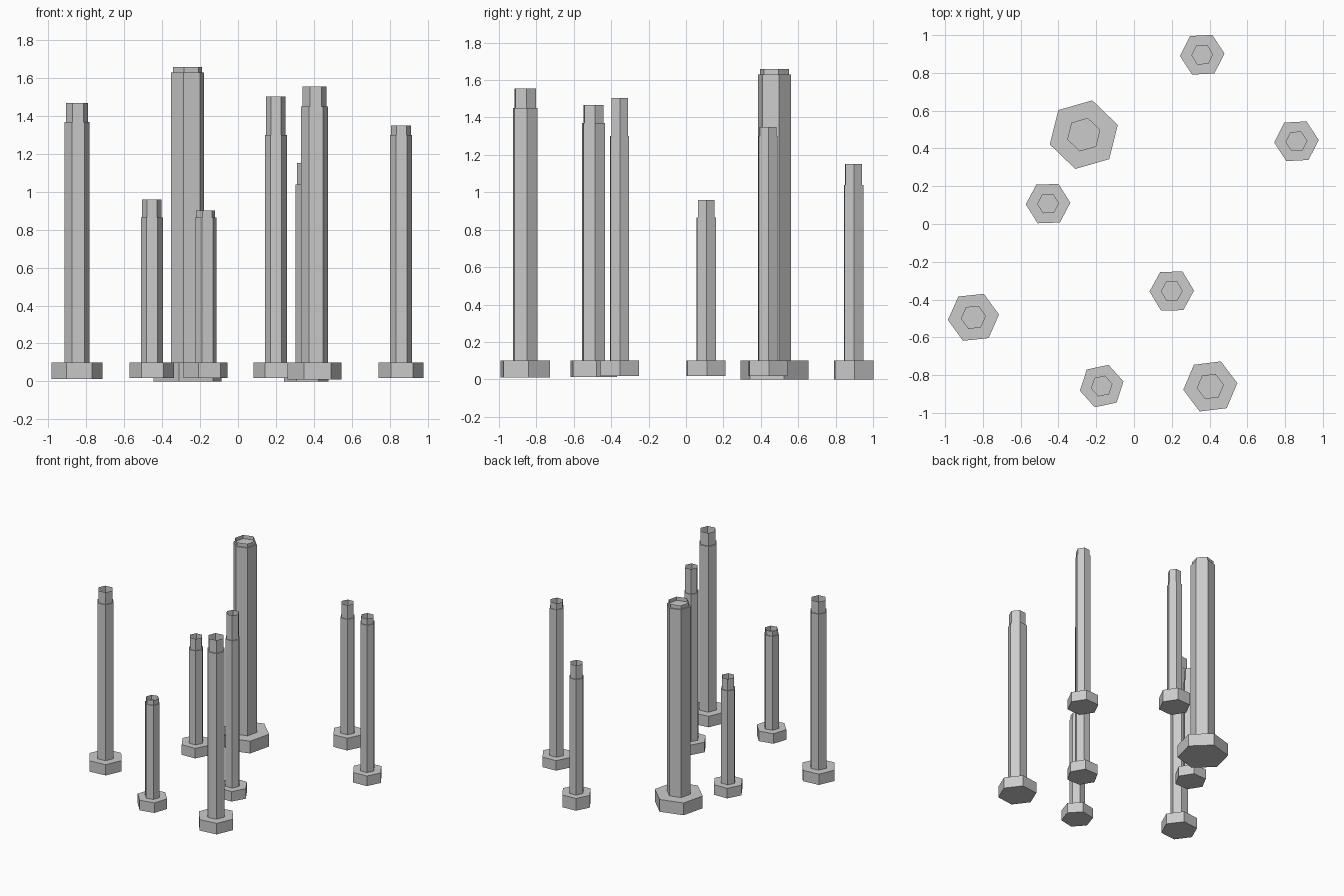
import bpy, bmesh
from math import cos, sin, radians, tau

if "Cube" in bpy.data.objects:
    bpy.data.objects.remove(bpy.data.objects["Cube"])

def hex_prism(name, x, y, turn, r, z0, z1, capped=True):
    bm = bmesh.new()
    def ring(z):
        return [bm.verts.new((r * cos(turn + i * tau / 6), r * sin(turn + i * tau / 6), z)) for i in range(6)]
    lo, hi = ring(z0), ring(z1)
    for i in range(6):
        j = (i + 1) % 6
        bm.faces.new((lo[i], lo[j], hi[j], hi[i]))
    if capped:
        bm.faces.new(lo[::-1])
        bm.faces.new(hi)
    mesh = bpy.data.meshes.new(name)
    bm.to_mesh(mesh)
    bm.free()
    ob = bpy.data.objects.new(name, mesh)
    ob.location = (x, y, 0)
    bpy.context.collection.objects.link(ob)

# x, y, turn in degrees, foot radius, foot bottom, shaft radius, shaft top, collar radius, collar top
POSTS = [
    (-.266, .473, 16, .187, .0, .091, 1.63, .080, 1.66),
    (.361, .896, 3, .118, .0, .058, 1.04, .051, 1.152),
    (.860, .438, 3, .118, .018, .058, 1.30, .052, 1.35),
    (-.455, .108, 2, .118, .018, .058, .865, .051, .96),
    (-.850, -.494, 6, .136, .012, .067, 1.37, .059, 1.468),
    (.200, -.355, 1, .118, .018, .058, 1.30, .051, 1.503),
    (-.171, -.858, 12, .118, .018, .058, .865, .051, .903),
    (.404, -.860, 7, .144, .01, .072, 1.45, .063, 1.555),
]
for n, (x, y, deg, rf, zf, rs, zs, rc, zc) in enumerate(POSTS, 1):
    a = radians(deg)
    hex_prism(f"foot_{n}", x, y, a, rf, zf, .1)
    hex_prism(f"shaft_{n}", x, y, a, rs, .1, zs)
    # open thin collar, hollow from above
    hex_prism(f"collar_{n}", x, y, a, rc, zs, zc, capped=False)
